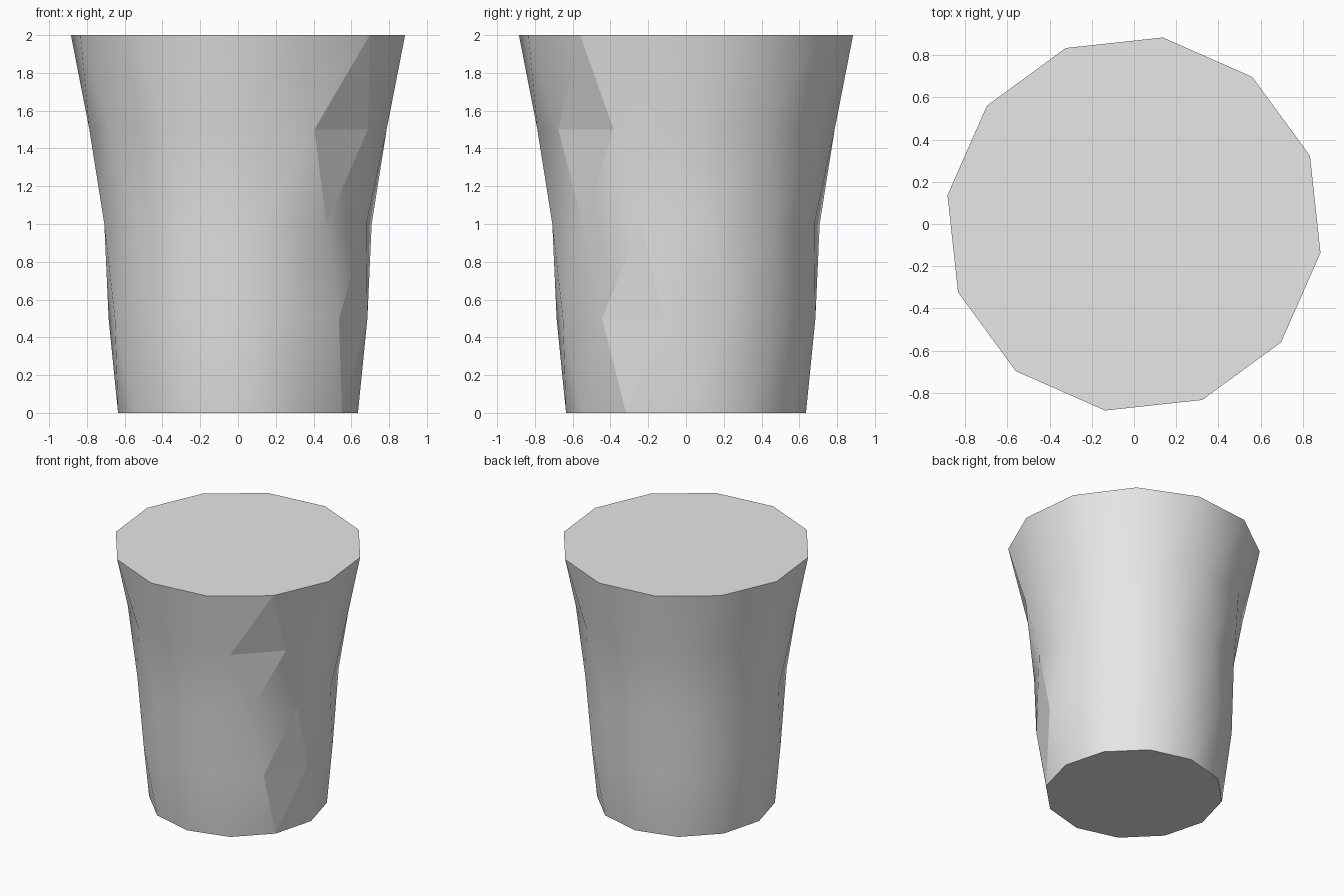
import bpy
import bmesh
from math import cos, sin, radians

cube = bpy.data.objects.get("Cube")
if cube:
    bpy.data.objects.remove(cube, do_unlink=True)

SIDES = 12
STEP = 360 / SIDES
TWIST = 20.3            # degrees each ring turns from the one below
RADII = [0.635, 0.695, 0.72, 0.787, 0.895]
HEIGHT = 2.0
SEAM = -60              # start angle of the flat facets

# Plain grey
grey = bpy.data.materials.new("light_grey")
grey.use_nodes = True
colour = (0.8, 0.8, 0.8, 1)
grey.diffuse_color = colour
grey.node_tree.nodes["Principled BSDF"].inputs["Base Color"].default_value = colour

# Stacked twisted rings
bm = bmesh.new()
rings = []
for level, radius in enumerate(RADII):
    z = HEIGHT * level / (len(RADII) - 1)
    ring = []
    for i in range(SIDES):
        a = radians(SEAM + STEP * i + (TWIST * level) % STEP)
        ring.append(bm.verts.new((radius * cos(a), radius * sin(a), z)))
    rings.append(ring)


def turns(level):
    # Index shift left over from wrapping the twist within one side
    return int(TWIST * level // STEP)


# Triangle bands: every vertex joins the two it sits between
for level in range(len(RADII) - 1):
    low, high = rings[level], rings[level + 1]
    shift = turns(level + 1) - turns(level)
    for i in range(SIDES):
        b0, b1 = low[i], low[(i + 1) % SIDES]
        t0, t1 = high[(i + shift) % SIDES], high[(i + shift + 1) % SIDES]
        for tri in ((b0, b1, t0), (b1, t1, t0)):
            bm.faces.new(tri).smooth = True

# Flat facets along the seam, on the second and fourth rings
for level, index in ((1, 0), (3, 0)):
    ring = rings[level]
    if level == 1:
        a, b = ring[0], ring[1]
    else:
        a, b = ring[index], ring[index + 1]
    for face in bm.edges.get((a, b)).link_faces:
        face.smooth = False

# Flat caps
bm.faces.new(list(reversed(rings[0]))).smooth = False
bm.faces.new(rings[-1]).smooth = False
bmesh.ops.recalc_face_normals(bm, faces=bm.faces)

# Keep cap rims and facet borders crisp
for edge in bm.edges:
    if any(not f.smooth for f in edge.link_faces):
        edge.smooth = False

mesh = bpy.data.meshes.new("twisted_cup")
bm.to_mesh(mesh)
bm.free()
mesh.materials.append(grey)
cup = bpy.data.objects.new("twisted_cup", mesh)
bpy.context.collection.objects.link(cup)
